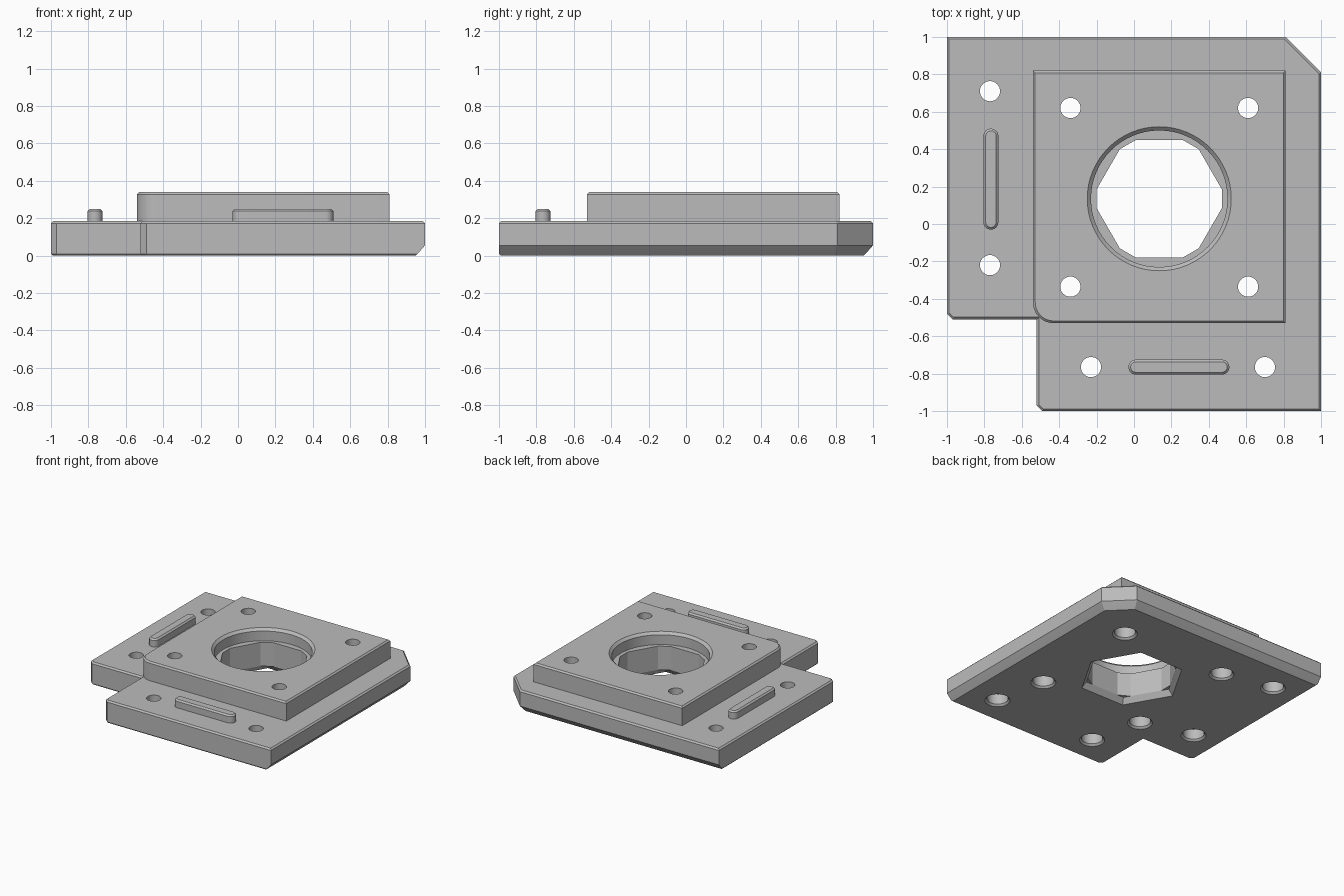
import bpy, bmesh
from math import sin, cos, pi, radians
from mathutils import Vector

cube = bpy.data.objects.get("Cube")
if cube:
    bpy.data.objects.remove(cube, do_unlink=True)

grey = bpy.data.materials.new("light_grey")
grey.use_nodes = True
COLOUR = (0.5, 0.5, 0.5, 1)
grey.diffuse_color = COLOUR
grey.node_tree.nodes["Principled BSDF"].inputs["Base Color"].default_value = COLOUR


def loft(name, rings):
    """Closed solid through (height, outline) rings with equal point counts."""
    bm = bmesh.new()
    layers = [[bm.verts.new((x, y, z)) for x, y in pts] for z, pts in rings]
    for low, high in zip(layers, layers[1:]):
        for i in range(len(low)):
            j = (i + 1) % len(low)
            bm.faces.new((low[i], low[j], high[j], high[i]))
    bm.faces.new(layers[0][::-1])
    bm.faces.new(layers[-1])
    bmesh.ops.recalc_face_normals(bm, faces=bm.faces)
    mesh = bpy.data.meshes.new(name)
    bm.to_mesh(mesh)
    bm.free()
    mesh.materials.append(grey)
    obj = bpy.data.objects.new(name, mesh)
    bpy.context.collection.objects.link(obj)
    return obj


def arc(cx, cy, r, start=0, end=360, n=48):
    """Points on an arc; a full turn leaves out the repeated last point."""
    steps = n if end - start == 360 else n - 1
    angles = [radians(start + (end - start) * i / steps) for i in range(n)]
    return [(cx + r * cos(a), cy + r * sin(a)) for a in angles]


def inset(pts, amount):
    """Move each edge inwards by amount(outward normal)."""
    lines = []
    for i, p in enumerate(pts):
        a, b = Vector(p), Vector(pts[(i + 1) % len(pts)])
        d = (b - a).normalized()
        n = Vector((d.y, -d.x))
        lines.append((n, n.dot(a) - amount(n)))
    out = []
    for i in range(len(pts)):
        (n, c), (m, e) = lines[i - 1], lines[i]
        det = n.x * m.y - n.y * m.x
        out.append(((c * m.y - e * n.y) / det, (n.x * e - m.x * c) / det))
    return out


def combine(target, tool, operation):
    """Apply a boolean and remove the tool."""
    mod = target.modifiers.new("cut", "BOOLEAN")
    mod.operation, mod.solver, mod.object = operation, "EXACT", tool
    bpy.context.view_layer.update()
    graph = bpy.context.evaluated_depsgraph_get()
    mesh = bpy.data.meshes.new_from_object(target.evaluated_get(graph))
    target.modifiers.clear()
    target.data = mesh
    bpy.data.objects.remove(tool, do_unlink=True)


BASE_TOP, TOP, EDGE = 0.185, 0.34, 0.012

# Notched base with a deep lower chamfer on the left and back sides
outline = [(-1, 1), (-1, -0.48), (-0.97, -0.51), (-0.52, -0.51), (-0.52, -0.97),
           (-0.49, -1), (1, -1), (1, 0.81), (0.81, 1)]
deep = lambda n: 0.05 if n.x > 0.5 or n.y > 0.5 else 0.0
small = lambda n: EDGE
body = loft("mount_body", [
    (0, inset(outline, lambda n: max(deep(n), EDGE * 0.8))),
    (EDGE * 0.8, inset(outline, lambda n: deep(n) * 0.8)),
    (0.055, outline),
    (BASE_TOP - EDGE, outline),
    (BASE_TOP, inset(outline, small))])

# Raised square plate with one rounded corner
plate = [(0.81, -0.53), (0.81, 0.82), (-0.54, 0.82)] + arc(-0.43, -0.42, 0.11, 180, 270, 10)
raised = loft("raised_plate", [(0.1, plate), (TOP - EDGE, plate), (TOP, inset(plate, small))])
combine(body, raised, "UNION")

# Central bore: round recess above a hexagon with trimmed corners
C = 0.135
hexagon = lambda r: arc(C, C, r, n=6)
trimmed = []
for k in range(6):
    for s in (-1, 1):
        v = Vector((0.335, 0.05 * s))
        a = k * pi / 3
        trimmed.append((C + v.x * cos(a) - v.y * sin(a), C + v.x * sin(a) + v.y * cos(a)))
ring = lambda r: arc(C, C, r, n=64)
combine(body, loft("bore_recess", [(0.24, ring(0.365)), (TOP - 0.02, ring(0.365)),
                                   (TOP + 0.02, ring(0.405))]), "DIFFERENCE")
combine(body, loft("bore_hex", [(-0.1, trimmed), (0.3, trimmed)]), "DIFFERENCE")
combine(body, loft("bore_chamfer", [(-0.02, hexagon(0.416)), (0.045, hexagon(0.364))]), "DIFFERENCE")

# Screw holes, counterbored and chamfered from below
plate_holes = [(x, y, 0.2) for x in (-0.34, 0.61) for y in (-0.335, 0.62)]
base_holes = [(-0.77, 0.71, 0.1), (-0.77, -0.22, 0.1), (-0.23, -0.765, 0.1), (0.7, -0.765, 0.1)]
for x, y, depth in plate_holes + base_holes:
    profile = [(-0.02, 0.115), (0.015, 0.08), (depth, 0.08), (depth, 0.054), (0.5, 0.054)]
    hole = loft("screw_hole", [(z, arc(x, y, r, n=32)) for z, r in profile])
    combine(body, hole, "DIFFERENCE")


# Raised locating ribs with round ends
def rib(name, swap):
    def outline_at(r):
        pts = arc(0.47, -0.765, r, -90, 90, 12) + arc(0.01, -0.765, r, 90, 270, 12)
        return [(y, x) for x, y in pts] if swap else pts
    return loft(name, [(BASE_TOP - 0.01, outline_at(0.04)), (0.238, outline_at(0.04)),
                       (0.25, outline_at(0.028))])


parts = [body, rib("front_rib", False), rib("side_rib", True)]

# Smooth the round walls, keep the edges sharp
bpy.ops.object.select_all(action="DESELECT")
for obj in parts:
    obj.select_set(True)
bpy.context.view_layer.objects.active = body
bpy.ops.object.shade_smooth_by_angle(angle=radians(25))
